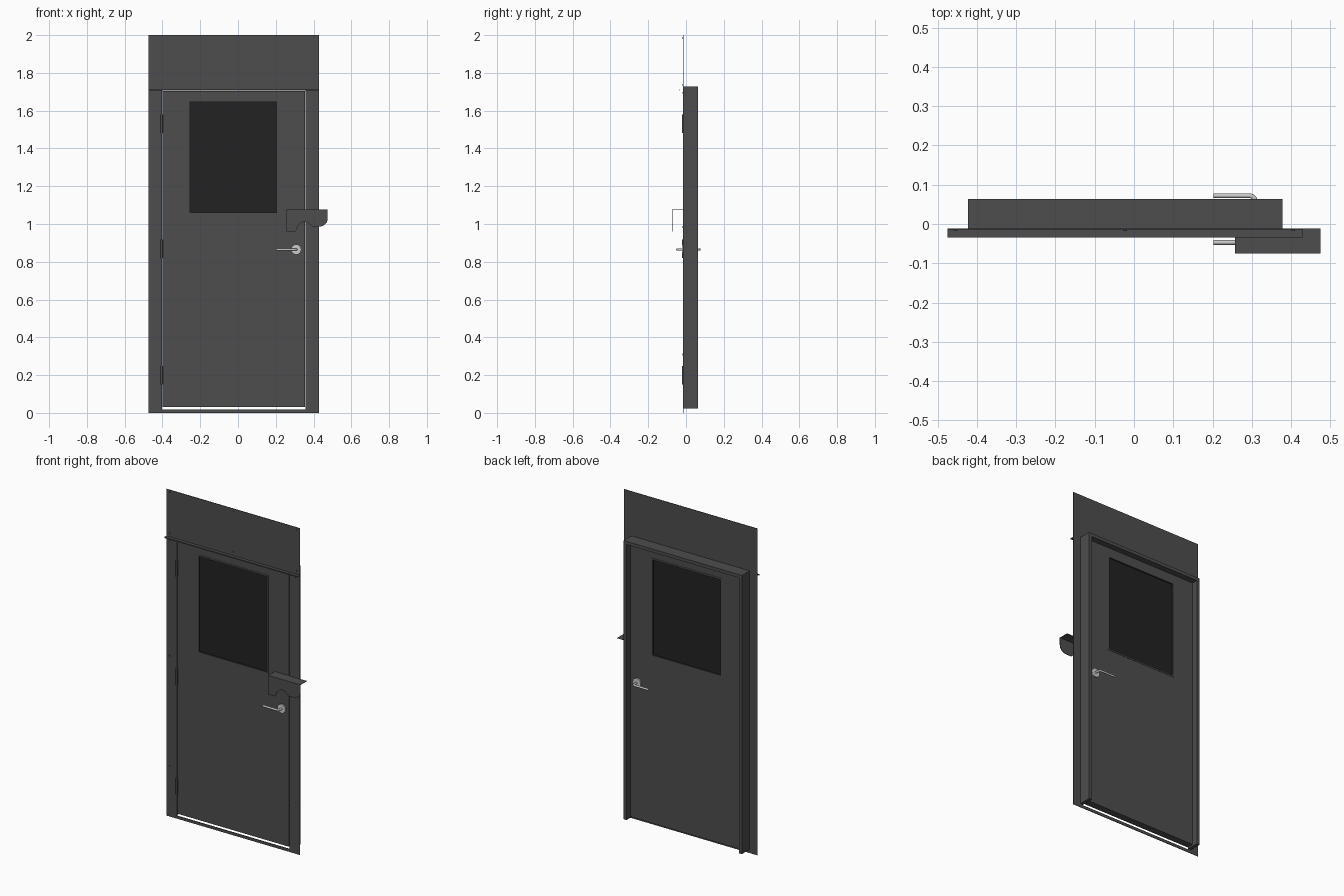
import bpy, bmesh, math
from mathutils import Vector

if "Cube" in bpy.data.objects:
    bpy.data.objects.remove(bpy.data.objects["Cube"])


def material(name, v):
    m = bpy.data.materials.new(name)
    m.diffuse_color = (v, v, v, 1)
    m.use_nodes = True
    m.node_tree.nodes["Principled BSDF"].inputs["Base Color"].default_value = m.diffuse_color
    return m


DARK = material("dark_paint", 0.075)
BLACK = material("dark_glass", 0.016)
STEEL = material("steel", 0.55)


def finish(name, bm, mat):
    bmesh.ops.recalc_face_normals(bm, faces=bm.faces)
    me = bpy.data.meshes.new(name)
    bm.to_mesh(me)
    bm.free()
    ob = bpy.data.objects.new(name, me)
    bpy.context.collection.objects.link(ob)
    me.materials.append(mat)
    return ob


def prism(name, pts, y0, y1, mat=DARK):
    """Extrude an x-z outline from y0 to y1."""
    bm = bmesh.new()
    f = bm.faces.new([bm.verts.new((x, y0, z)) for x, z in pts])
    ext = bmesh.ops.extrude_face_region(bm, geom=[f])
    bmesh.ops.translate(bm, vec=(0, y1 - y0, 0),
                        verts=[v for v in ext["geom"] if isinstance(v, bmesh.types.BMVert)])
    return finish(name, bm, mat)


def rect(x0, x1, z0, z1):
    return [(x0, z0), (x1, z0), (x1, z1), (x0, z1)]


def box(name, x0, x1, y0, y1, z0, z1, mat=DARK):
    return prism(name, rect(x0, x1, z0, z1), y0, y1, mat)


def ring(name, outer, inner, y0, y1, mat=DARK):
    """Rectangular slab with a rectangular opening."""
    bm = bmesh.new()
    o0, i0, o1, i1 = [[bm.verts.new((x, y, z)) for x, z in rect(*r)]
                      for y in (y0, y1) for r in (outer, inner)]
    for a, b in ((o0, i0), (i0, i1), (i1, o1), (o1, o0)):
        for k in range(4):
            n = (k + 1) % 4
            bm.faces.new((a[k], a[n], b[n], b[k]))
    return finish(name, bm, mat)


def cylinder(name, loc, r, depth, axis, mat, seg=24):
    bm = bmesh.new()
    bmesh.ops.create_cone(bm, cap_ends=True, segments=seg, radius1=r, radius2=r, depth=depth)
    ob = finish(name, bm, mat)
    ob.location = loc
    if axis == "Y":
        ob.rotation_euler.x = math.pi / 2
    for p in ob.data.polygons:
        p.use_smooth = len(p.vertices) == 4
    return ob


# Face sheet with door opening
ring("face_plate", (-0.475, 0.43, 0, 2), (-0.403, 0.358, 0.018, 1.708), -0.015, -0.012)

# Frame: jambs and header as one U-shaped profile
prism("door_frame", [(-0.423, 0.022), (-0.403, 0.022), (-0.403, 1.708), (0.358, 1.708),
                     (0.358, 0.022), (0.378, 0.022), (0.378, 1.728), (-0.423, 1.728)],
      -0.012, 0.063)

# Door leaf, window trim and glass
window = (-0.265, 0.215, 1.05, 1.655)
inner = (-0.255, 0.205, 1.06, 1.645)
ring("door_leaf", (-0.4, 0.355, 0.03, 1.705), window, -0.013, 0.03)
for label, y0, y1 in (("front", -0.015, -0.006), ("back", 0.023, 0.032)):
    ring("window_trim_" + label, window, inner, y0, y1)
box("window_glass", -0.265, 0.215, 0.006, 0.011, 1.05, 1.655, BLACK)

# Drip cap above the door
box("drip_cap_ledge", -0.475, 0.43, -0.033, -0.012, 1.711, 1.713)
box("drip_cap_lip", -0.475, 0.43, -0.034, -0.032, 1.706, 1.713)

# Hinge barrels
for i, z in enumerate((0.2, 0.868, 1.532)):
    cylinder(f"hinge_{i}", (-0.404, -0.0155, z), 0.006, 0.098, "Z", DARK, 16)

# Screw heads on the face sheet
screws = [(x, z) for x in (-0.455, -0.023, 0.405) for z in (1.735, 1.985)]
screws += [(x, z) for x in (-0.455, 0.4) for z in (0.31, 0.985, 1.695)]
for i, (x, z) in enumerate(screws):
    cylinder(f"screw_{i}", (x, -0.0155, z), 0.005, 0.004, "Y", DARK, 10)

# Lever handles, front and back
for label, s, face, y in (("front", -1, -0.013, -0.047), ("back", 1, 0.03, 0.072)):
    cylinder("handle_rose_" + label, (0.308, face + s * 0.004, 0.865), 0.027, 0.008, "Y", STEEL, 32)
    bend = [(0.293 + 0.016 * math.cos(a), y - s * 0.016 * (1 - math.sin(a)))
            for a in (math.radians(15 * k) for k in range(7))]
    path = [(0.309, face)] + bend + [(0.202, y)]
    cu = bpy.data.curves.new("handle_lever_" + label, "CURVE")
    cu.dimensions = "3D"
    cu.bevel_depth = 0.006
    cu.bevel_resolution = 4
    cu.use_fill_caps = True
    sp = cu.splines.new("POLY")
    sp.points.add(len(path) - 1)
    for p, (px, py) in zip(sp.points, path):
        p.co = (px, py, 0.865, 1)
    cu.materials.append(STEEL)
    bpy.context.collection.objects.link(bpy.data.objects.new(cu.name, cu))

# Latch cover: shaped front plate and a top flange running back to the sheet
corner = [(0.433 + 0.042 * math.cos(a), 1.029 - 0.042 * math.sin(a))
          for a in (math.radians(15 * k) for k in range(7))]
prism("latch_cover_plate", [(0.257, 1.077), (0.475, 1.077)] + corner +
      [(0.392, 0.987), (0.375, 1.003), (0.355, 1.012), (0.335, 1.008), (0.318, 0.99),
       (0.304, 0.96), (0.257, 0.96)], -0.075, -0.072)
box("latch_cover_flange", 0.257, 0.475, -0.075, -0.012, 1.075, 1.077)
